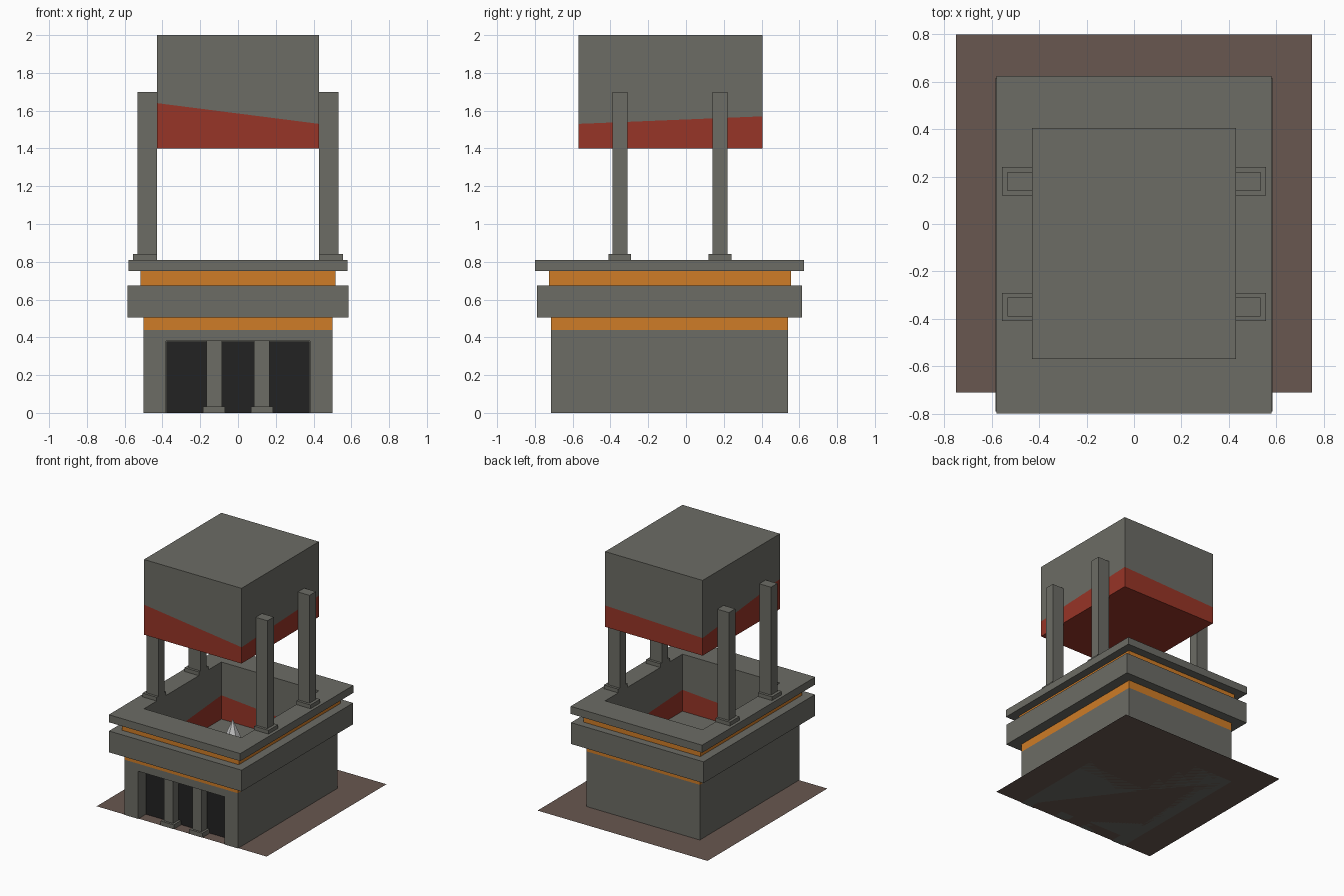
import bpy, bmesh

if "Cube" in bpy.data.objects:
    bpy.data.objects.remove(bpy.data.objects["Cube"])


def material(name, rgb):
    m = bpy.data.materials.new(name)
    m.diffuse_color = (*rgb, 1)
    m.use_nodes = True
    m.node_tree.nodes["Principled BSDF"].inputs["Base Color"].default_value = m.diffuse_color
    return m


STONE = material("stone", (0.15, 0.15, 0.13))
ORANGE = material("orange_trim", (0.62, 0.2, 0.02))
RED = material("red_paint", (0.31, 0.035, 0.02))
BLACK = material("dark_opening", (0.016, 0.016, 0.016))
BROWN = material("earth", (0.14, 0.095, 0.08))
PALETTE = [STONE, ORANGE, RED]


def finish(name, bm, mats):
    bmesh.ops.recalc_face_normals(bm, faces=bm.faces[:])
    mesh = bpy.data.meshes.new(name)
    bm.to_mesh(mesh)
    bm.free()
    for m in mats:
        mesh.materials.append(m)
    ob = bpy.data.objects.new(name, mesh)
    bpy.context.collection.objects.link(ob)
    return ob


def corners(x, y0, y1, heights):
    """Rectangle symmetric in x, with one height or four corner heights."""
    h = heights if isinstance(heights, (list, tuple)) else [heights] * 4
    return list(zip((-x, x, x, -x), (y0, y0, y1, y1), h))


def stack(name, loops, band_mats, bottom_mat=0, top_mat=0):
    """Bridge rectangular loops into one closed solid, a material per band."""
    bm = bmesh.new()
    rings = [[bm.verts.new(c) for c in corners(*l)] for l in loops]
    for a, b, m in zip(rings, rings[1:], band_mats):
        for i in range(4):
            j = (i + 1) % 4
            bm.faces.new((a[i], a[j], b[j], b[i])).material_index = m
    bm.faces.new(rings[0]).material_index = bottom_mat
    bm.faces.new(rings[-1]).material_index = top_mat
    return finish(name, bm, PALETTE)


def box(name, x0, x1, y0, y1, z0, z1, mat):
    bm = bmesh.new()
    bmesh.ops.create_cube(bm, size=1)
    for v in bm.verts:
        v.co.x = x0 if v.co.x < 0 else x1
        v.co.y = y0 if v.co.y < 0 else y1
        v.co.z = z0 if v.co.z < 0 else z1
    return finish(name, bm, [mat])


# Ground sheet
bm = bmesh.new()
bm.faces.new([bm.verts.new(c) for c in corners(0.75, -0.71, 0.80, 0)])
finish("ground_sheet", bm, [BROWN])

# Base building with stepped ledges, rim and painted pit
wall, ledge = (0.50, -0.715, 0.54), (0.585, -0.79, 0.615)
neck, rim, pit = (0.515, -0.725, 0.555), (0.58, -0.80, 0.625), (0.43, -0.57, 0.405)
FLOOR = 0.355
pit_paint = [FLOOR + h for h in (0.11, 0.17, 0.12, 0.19)]
base = stack("base_building", [
    (*wall, 0), (*wall, 0.44), (*wall, 0.505),
    (*ledge, 0.505), (*ledge, 0.675), (*neck, 0.675), (*neck, 0.75),
    (*rim, 0.75), (*rim, 0.81), (*pit, 0.81), (*pit, pit_paint), (*pit, FLOOR),
], [0, 1, 0, 0, 0, 1, 0, 0, 0, 0, 2])

# Front entrance recess
cutter = box("entrance_cutter", -0.38, 0.38, -0.9, -0.61, -0.1, 0.38, STONE)
cutter.hide_render = True
cutter.hide_viewport = True
cutter.display_type = 'WIRE'
mod = base.modifiers.new("entrance", 'BOOLEAN')
mod.operation = 'DIFFERENCE'
mod.solver = 'EXACT'
mod.object = cutter
box("entrance_dark_panel", -0.379, 0.379, -0.62, -0.605, 0.001, 0.379, BLACK)

# Entrance columns
for side in (-1, 1):
    cx = side * 0.126
    box("entrance_column", cx - 0.04, cx + 0.04, -0.695, -0.63, 0, 0.38, STONE)
    box("entrance_column_foot", cx - 0.058, cx + 0.058, -0.712, -0.622, 0, 0.035, STONE)

# Four guide pillars with feet
for side in (-1, 1):
    for cy in (-0.35, 0.18):
        xa, xb, xc = 0.43 * side, 0.533 * side, 0.556 * side
        box("guide_pillar", min(xa, xb), max(xa, xb), cy - 0.04, cy + 0.04, 0.81, 1.70, STONE)
        box("pillar_foot", min(xa, xc), max(xa, xc), cy - 0.06, cy + 0.06, 0.81, 0.84, STONE)

# Raised crusher block with slanted red lower part
stack("crusher_block", [(*pit, 1.40), (*pit, [1.64, 1.53, 1.57, 1.54]), (*pit, 2.0)],
      [2, 0], bottom_mat=2)

# Spike on the pit floor
bm = bmesh.new()
bmesh.ops.create_cone(bm, cap_ends=True, segments=6, radius1=0.08, radius2=0, depth=0.19)
spike = finish("pit_spike", bm, [])
spike.location = (-0.13, 0.12, FLOOR + 0.095)
